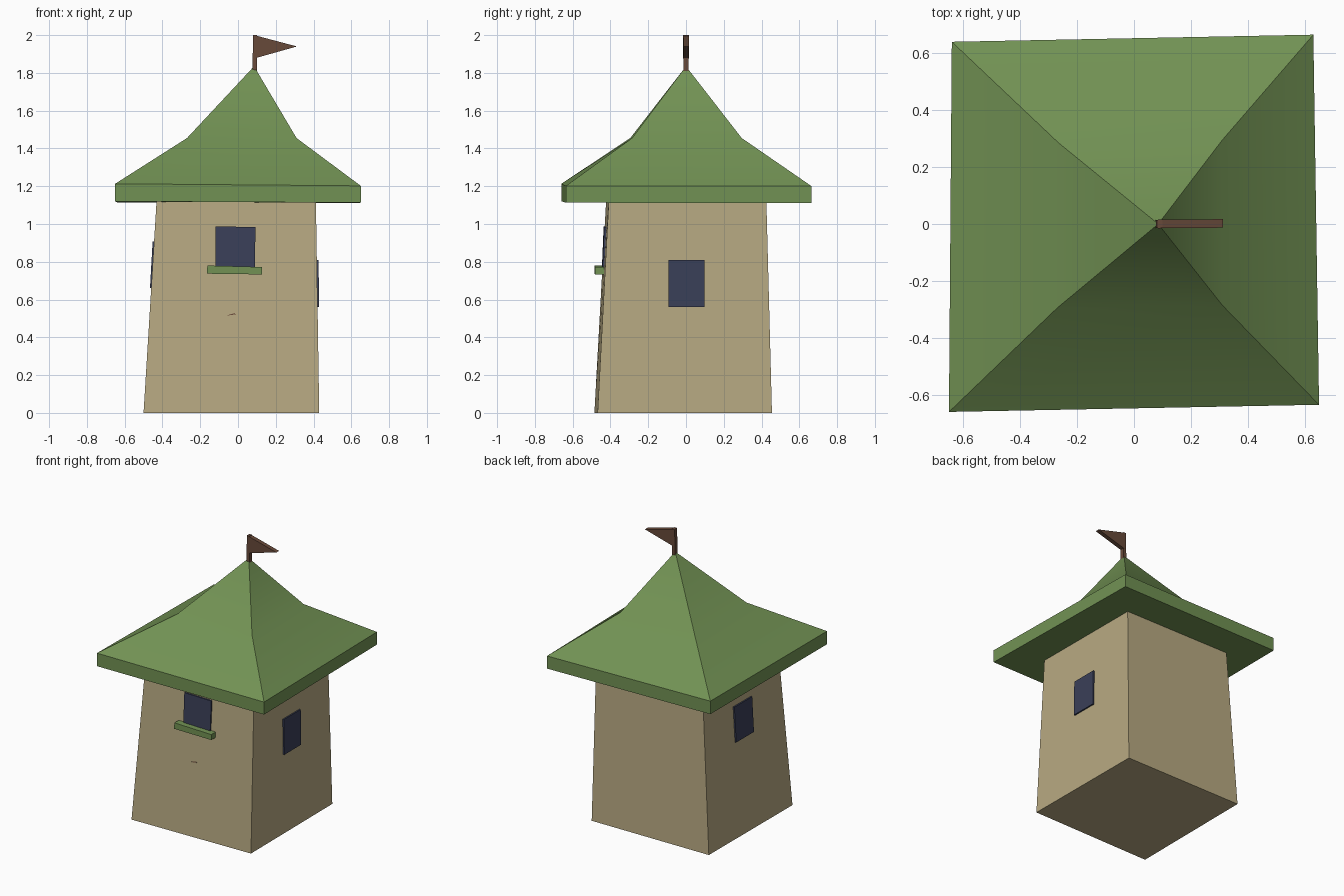
import bpy, bmesh, math
from mathutils import Vector

if "Cube" in bpy.data.objects:
    bpy.data.objects.remove(bpy.data.objects["Cube"])


def material(name, rgb):
    m = bpy.data.materials.new(name)
    m.diffuse_color = (*rgb, 1)
    m.use_nodes = True
    m.node_tree.nodes["Principled BSDF"].inputs["Base Color"].default_value = m.diffuse_color
    return m


PLASTER = material("plaster", (0.48, 0.40, 0.225))
GREEN = material("roof green", (0.168, 0.287, 0.088))
GLASS = material("dark blue glass", (0.042, 0.050, 0.098))
BROWN = material("flag brown", (0.138, 0.068, 0.042))


def loft(name, rings, mat, smooth=False):
    """Skin a stack of equal-length rings; a single-point ring makes a tip."""
    bm = bmesh.new()
    vs = [[bm.verts.new(p) for p in r] for r in rings]
    for a, b in zip(vs, vs[1:]):
        n = len(a)
        for i in range(n):
            j = (i + 1) % n
            if len(b) == 1:
                bm.faces.new((a[i], a[j], b[0]))
            else:
                bm.faces.new((a[i], a[j], b[j], b[i]))
    bm.faces.new(vs[0][::-1])
    if len(vs[-1]) > 1:
        bm.faces.new(vs[-1])
    bmesh.ops.recalc_face_normals(bm, faces=bm.faces)
    me = bpy.data.meshes.new(name)
    bm.to_mesh(me)
    bm.free()
    me.materials.append(mat)
    ob = bpy.data.objects.new(name, me)
    bpy.context.collection.objects.link(ob)
    if smooth:
        bpy.ops.object.select_all(action='DESELECT')
        ob.select_set(True)
        bpy.context.view_layer.objects.active = ob
        bpy.ops.object.shade_smooth_by_angle(angle=math.radians(30))
    return ob


def panel(name, outline, shift, mat):
    """Extrude an outline of 3D points along a shift vector."""
    s = Vector(shift)
    return loft(name, [outline, [Vector(p) + s for p in outline]], mat)


# Slightly crooked tapering tower walls
loft("tower_walls", [
    [(-0.50, -0.485, 0), (0.43, -0.468, 0), (0.425, 0.455, 0), (-0.495, 0.45, 0)],
    [(-0.43, -0.422, 1.14), (0.412, -0.408, 1.14), (0.41, 0.425, 1.14), (-0.425, 0.42, 1.14)],
], PLASTER)

# Flared roof with a thick eave and an off-centre tip
corners = [(-0.65, -0.66), (0.65, -0.635), (0.63, 0.665), (-0.64, 0.64)]
low = [1.12, 1.113, 1.11, 1.115]
high = [1.213, 1.202, 1.20, 1.208]
knee = [(-0.27, -0.295), (0.31, -0.285), (0.31, 0.295), (-0.265, 0.285)]
loft("roof", [
    [(x, y, z) for (x, y), z in zip(corners, low)],
    [(x, y, z) for (x, y), z in zip(corners, high)],
    [(x, y, 1.455) for x, y in knee],
    [(0.085, 0, 1.835)],
], GREEN, smooth=True)

# Windows, leaning with the walls
panel("front_window", [(-0.12, -0.446, 0.75), (0.09, -0.443, 0.75),
                       (0.092, -0.433, 0.983), (-0.118, -0.436, 0.988)], (0, 0.03, 0), GLASS)
panel("right_window", [(0.430, -0.092, 0.56), (0.430, 0.098, 0.56),
                       (0.426, 0.098, 0.81), (0.426, -0.092, 0.81)], (-0.03, 0, 0), GLASS)
panel("left_window", [(-0.466, -0.10, 0.66), (-0.466, 0.10, 0.66),
                      (-0.452, 0.10, 0.908), (-0.452, -0.10, 0.908)], (0.03, 0, 0), GLASS)

# Sill under the front window
panel("window_sill", [(-0.165, -0.485, 0.737), (0.127, -0.482, 0.733),
                      (0.127, -0.482, 0.772), (-0.162, -0.485, 0.780)], (0, 0.065, 0), GREEN)

# Small chip on the front wall
panel("wall_chip", [(-0.065, -0.450, 0.514), (-0.01, -0.450, 0.522),
                    (-0.02, -0.449, 0.528)], (0, 0.01, 0), BROWN)

# Flag pole and pennant
panel("flag_pole", [(0.076, -0.014, 1.80), (0.100, -0.014, 1.80),
                    (0.100, -0.014, 2.0), (0.080, -0.014, 2.0)], (0, 0.028, 0), BROWN)
panel("pennant", [(0.085, -0.015, 1.876), (0.312, -0.013, 1.94),
                  (0.085, -0.015, 2.0)], (0, 0.03, 0), BROWN)
